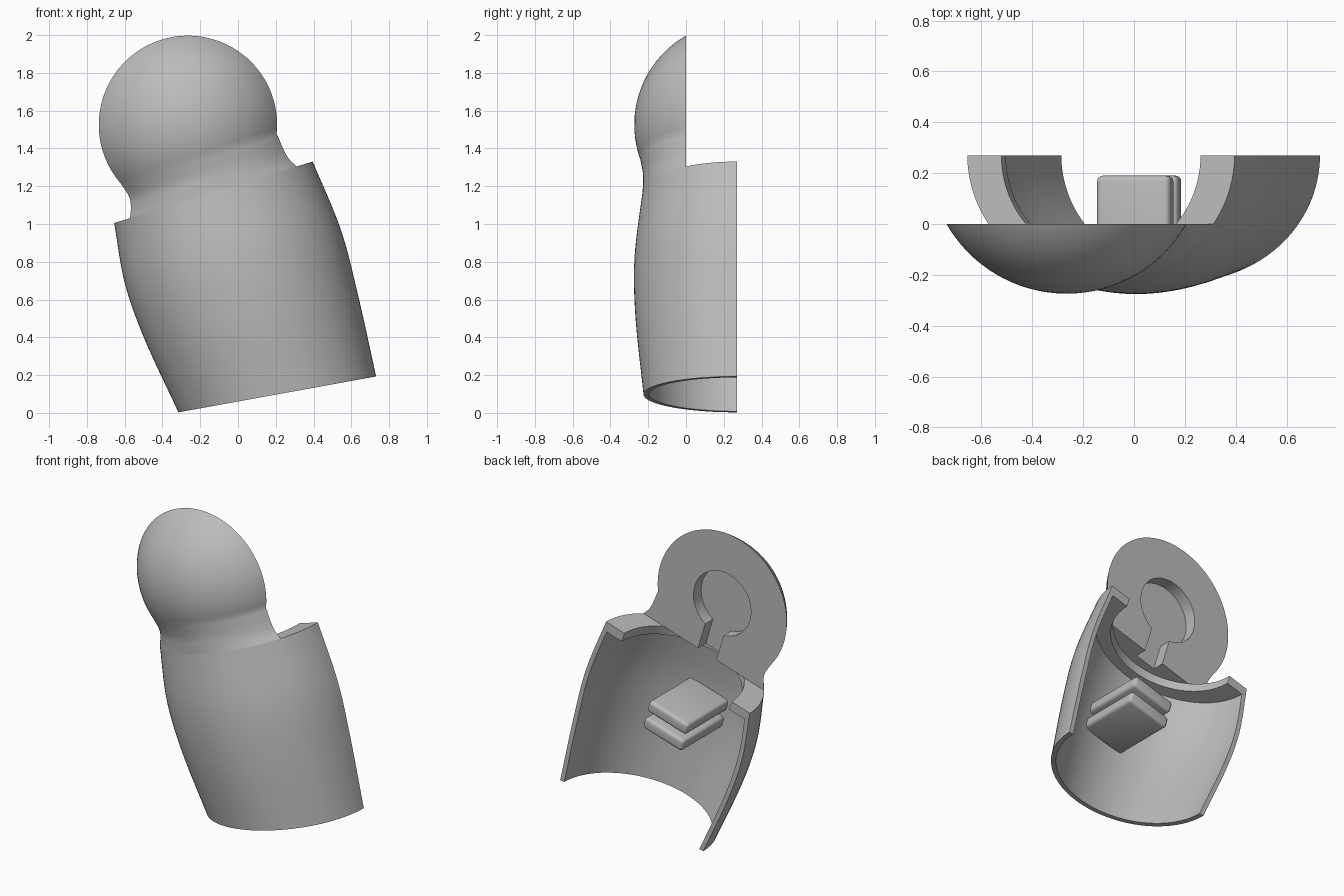
import bpy, bmesh
from math import sin, cos, pi, radians, sqrt
from mathutils import Matrix, Vector

if "Cube" in bpy.data.objects:
    bpy.data.objects.remove(bpy.data.objects["Cube"], do_unlink=True)

grey = bpy.data.materials.new("plain grey")
grey.use_nodes = True
grey.diffuse_color = (0.5, 0.5, 0.5, 1)
grey.node_tree.nodes["Principled BSDF"].inputs["Base Color"].default_value = (0.5, 0.5, 0.5, 1)

BACK = 0.27      # plane of the limb's axis, where the shell is cut open
TILT = 16.8      # lean of the upper end, in degrees


def make_object(name, bm, smooth=True):
    bmesh.ops.recalc_face_normals(bm, faces=bm.faces)
    mesh = bpy.data.meshes.new(name)
    bm.to_mesh(mesh)
    bm.free()
    mesh.materials.append(grey)
    obj = bpy.data.objects.new(name, mesh)
    bpy.context.collection.objects.link(obj)
    if smooth:
        shade(obj)
    return obj


def shade(obj):
    bpy.ops.object.select_all(action='DESELECT')
    obj.select_set(True)
    bpy.context.view_layer.objects.active = obj
    bpy.ops.object.shade_smooth_by_angle(angle=radians(35))


def smooth_path(points, steps=8):
    """Catmull-Rom interpolation of stations."""
    ext = [[2 * a - b for a, b in zip(points[0], points[1])], *points,
           [2 * a - b for a, b in zip(points[-1], points[-2])]]
    out = []
    for i in range(1, len(ext) - 2):
        for k in range(steps):
            t = k / steps
            out.append([b + 0.5 * t * (c - a + t * (2 * a - 5 * b + 4 * c - d + t * (3 * (b - c) + d - a)))
                        for a, b, c, d in zip(*ext[i - 1:i + 3])])
    return out + [list(points[-1])]


def ring(bm, station, full=False, n=48):
    """Elliptical section: x, z, lean, half width, half depth."""
    x, z, lean, a, b = station
    lean = radians(lean)
    count = 2 * n if full else n + 1
    return [bm.verts.new((x + a * cos(pi * i / n) * cos(lean), BACK - b * sin(pi * i / n),
                          z + a * cos(pi * i / n) * sin(lean))) for i in range(count)]


def bridge(bm, r1, r2, closed=False):
    for i in range(len(r1) if closed else len(r1) - 1):
        j = (i + 1) % len(r1)
        bm.faces.new((r1[i], r1[j], r2[j], r2[i]))


def half_shell(name, outer, inner):
    """Closed half tube between two matching lists of stations."""
    bm = bmesh.new()
    out = [ring(bm, s) for s in outer]
    inn = [ring(bm, s) for s in inner]
    for rings in (out, inn):
        for r1, r2 in zip(rings, rings[1:]):
            bridge(bm, r1, r2)
    for end in (0, -1):
        bridge(bm, out[end], inn[end])
        bridge(bm, [r[end] for r in out], [r[end] for r in inn])
    return make_object(name, bm)


# Hollow sleeve, gently bent and bulging
sleeve = smooth_path([(0.208, 0.098, 10.3, 0.532, 0.495), (0.069, 0.513, 12.2, 0.577, 0.538),
                      (-0.028, 0.83, 14, 0.589, 0.542), (-0.13, 1.168, 17.2, 0.55, 0.5)])
half_shell("sleeve_shell", sleeve,
           [(x, z, lean, a - 0.03, b - 0.03) for x, z, lean, a, b in sleeve])

# Inward flange at the top of the sleeve
top = sleeve[-1]
low = (top[0] + 0.018, top[1] - 0.058, 17, 0.55, 0.5)
half_shell("top_flange", [top, low], [(*s[:3], 0.41, 0.41) for s in (top, low)])

# Ball head with flared neck, cut flat at the back
CX, CZ, R = -0.265, 1.525, 0.544
neck = smooth_path([top, (-0.148, 1.215, 17, 0.522, 0.498), (-0.168, 1.27, TILT, 0.509, 0.498),
                    (-0.213, 1.355, TILT, 0.514, 0.513)], 5)[:-1]
ball = []
for i in range(36):
    polar = radians(-19.5 + i * 109 / 35)
    t, r = R * sin(polar), R * cos(polar)
    ball.append((CX - t * sin(radians(TILT)), CZ + t * cos(radians(TILT)), TILT, r, r))
bm = bmesh.new()
rings = [ring(bm, s, True) for s in neck + ball]
for r1, r2 in zip(rings, rings[1:]):
    bridge(bm, r1, r2, True)
bm.faces.new(rings[0])
bm.faces.new(rings[-1])
cut = bmesh.ops.bisect_plane(bm, geom=bm.verts[:] + bm.edges[:] + bm.faces[:],
                             plane_co=(0, 0, 0), plane_no=(0, 1, 0), clear_outer=True)
bmesh.ops.holes_fill(bm, edges=[e for e in bm.edges if e.is_boundary], sides=0)
head = make_object("ball_head", bm, False)

# Keyhole recess in the flat back
turn = Matrix.Rotation(radians(-TILT), 4, 'Y')
DEPTH = 0.08


def keyhole_cutter(name, slot):
    bm = bmesh.new()
    place = Matrix.Translation((CX, 0, CZ)) @ turn
    if slot:
        bmesh.ops.create_cube(bm, size=1, matrix=place @ Matrix.Translation((0, 0, -0.3))
                              @ Matrix.Diagonal((0.14, 2 * DEPTH, 0.6, 1)))
    else:
        bmesh.ops.create_cone(bm, cap_ends=True, segments=48, radius1=0.21, radius2=0.21,
                              depth=2 * DEPTH, matrix=place @ Matrix.Rotation(pi / 2, 4, 'X'))
    obj = make_object(name, bm, False)
    obj.hide_render = True
    return obj


for name, slot in (("round_cutter", False), ("slot_cutter", True)):
    cutter = keyhole_cutter(name, slot)
    mod = head.modifiers.new(name, 'BOOLEAN')
    mod.operation = 'DIFFERENCE'
    mod.solver = 'EXACT'
    mod.object = cutter
    bpy.ops.object.select_all(action='DESELECT')
    head.select_set(True)
    bpy.context.view_layer.objects.active = head
    bpy.ops.object.modifier_apply(modifier=mod.name)
    bpy.data.objects.remove(cutter, do_unlink=True)
shade(head)

# Pair of rounded plates reaching in from the front wall
for name, x, z in (("upper_plate", 0.005, 0.765), ("lower_plate", 0.036, 0.648)):
    bm = bmesh.new()
    bmesh.ops.create_cube(bm, size=1, matrix=Matrix.Diagonal((0.3, 0.44, 0.08, 1)))
    bmesh.ops.bevel(bm, geom=bm.edges[:], offset=0.022, segments=4, profile=0.5, affect='EDGES')
    bmesh.ops.transform(bm, verts=bm.verts, matrix=Matrix.Translation((x, -0.03, z)) @ turn)
    make_object(name, bm)
